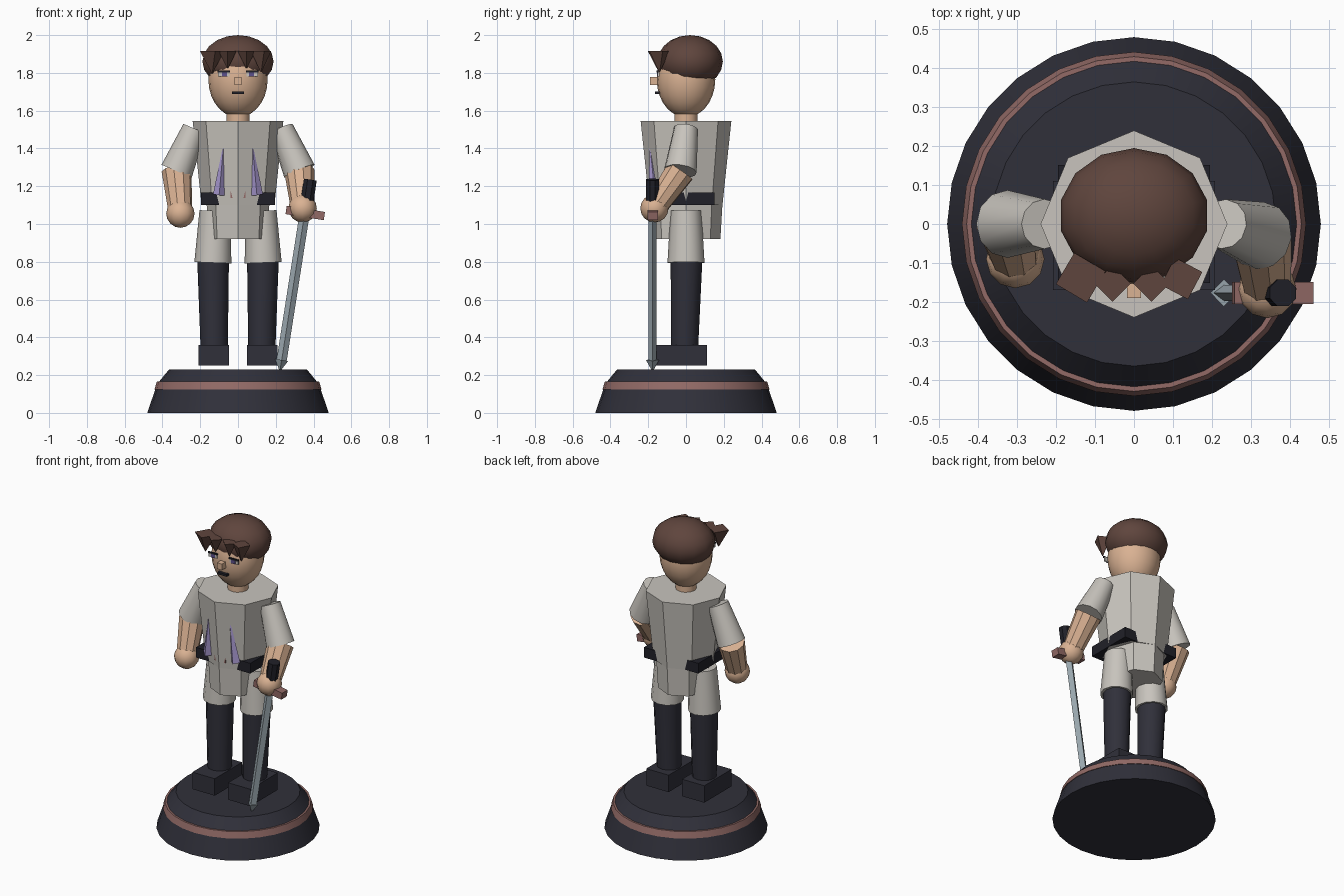
import bpy, bmesh, math
from mathutils import Vector, Matrix

if "Cube" in bpy.data.objects:
    bpy.data.objects.remove(bpy.data.objects["Cube"])


def material(name, r, g, b):
    lin = [((c / 255 + 0.055) / 1.055) ** 2.4 for c in (r, g, b)]
    m = bpy.data.materials.new(name)
    m.diffuse_color = (*lin, 1)
    m.use_nodes = True
    m.node_tree.nodes["Principled BSDF"].inputs["Base Color"].default_value = m.diffuse_color
    return m


NAVY = material("dark navy", 48, 48, 58)
BLACK = material("near black", 32, 32, 40)
ROSE = material("rose brown", 146, 106, 102)
CLOTH = material("pale cloth", 200, 196, 189)
SKIN = material("skin", 218, 178, 147)
HAIR = material("brown hair", 95, 69, 61)
STEEL = material("steel", 156, 169, 176)
LILAC = material("lilac", 172, 157, 214)
IRIS = material("iris violet", 92, 80, 140)


def finish(name, bm, mat):
    bmesh.ops.recalc_face_normals(bm, faces=bm.faces)
    me = bpy.data.meshes.new(name)
    bm.to_mesh(me)
    bm.free()
    me.materials.append(mat)
    ob = bpy.data.objects.new(name, me)
    bpy.context.collection.objects.link(ob)
    bpy.ops.object.select_all(action='DESELECT')
    ob.select_set(True)
    bpy.context.view_layer.objects.active = ob
    bpy.ops.object.shade_smooth_by_angle(angle=math.radians(32))
    return ob


def rod(name, a, b, ra, rb, n, mat, turn=0.0, scale=(1, 1)):
    """Tapered n-sided rod from point a (radius ra) to point b (radius rb)."""
    a, b = Vector(a), Vector(b)
    d = b - a
    bm = bmesh.new()
    bmesh.ops.create_cone(bm, cap_ends=True, segments=n, radius1=ra, radius2=rb, depth=d.length)
    m = (Matrix.Translation((a + b) / 2)
         @ Vector((0, 0, 1)).rotation_difference(d).to_matrix().to_4x4()
         @ Matrix.Diagonal((scale[0], scale[1], 1, 1))
         @ Matrix.Rotation(turn, 4, 'Z'))
    bm.transform(m)
    return finish(name, bm, mat)


def box(name, c, size, mat, tilt=0.0):
    bm = bmesh.new()
    bmesh.ops.create_cube(bm, size=1)
    bm.transform(Matrix.Translation(c) @ Matrix.Rotation(tilt, 4, 'Y')
                 @ Matrix.Diagonal((*size, 1)))
    return finish(name, bm, mat)


def ball(name, c, r, mat, u=16, v=10):
    bm = bmesh.new()
    bmesh.ops.create_uvsphere(bm, u_segments=u, v_segments=v, radius=1)
    bm.transform(Matrix.Translation(c) @ Matrix.Diagonal((*r, 1)))
    return finish(name, bm, mat)


# Stand: stepped round profile, trim band coloured by height
bm = bmesh.new()
N = 28
rings = []
for r, z in ((0.48, 0), (0.438, 0.125), (0.442, 0.125), (0.43, 0.165), (0.418, 0.165), (0.365, 0.23)):
    rings.append([bm.verts.new((r * math.cos(2 * math.pi * i / N),
                                r * math.sin(2 * math.pi * i / N), z)) for i in range(N)])
for lo, hi in zip(rings, rings[1:]):
    for i in range(N):
        j = (i + 1) % N
        bm.faces.new((lo[i], lo[j], hi[j], hi[i]))
bm.faces.new(rings[0])
bm.faces.new(rings[-1])
for f in bm.faces:
    if 0.124 < f.calc_center_median().z < 0.166:
        f.material_index = 1
finish("stand", bm, NAVY).data.materials.append(ROSE)

# Legs
for s, side in ((-1, "left"), (1, "right")):
    box(side + "_boot", (0.128 * s, -0.03, 0.305), (0.16, 0.28, 0.11), NAVY)
    rod(side + "_boot_shaft", (0.126 * s, -0.008, 0.34), (0.132 * s, 0.003, 0.82),
        0.072, 0.084, 12, NAVY)
    rod(side + "_shorts_leg", (0.133 * s, 0, 0.795), (0.122 * s, 0, 1.07),
        0.098, 0.082, 12, CLOTH)

# Torso, hips and belt
rod("hips", (0, 0, 0.92), (0, 0, 1.155), 0.182, 0.196, 8, CLOTH, scale=(0.86, 1))
rod("shirt", (0, 0, 1.10), (0, 0, 1.545), 0.193, 0.24, 8, CLOTH)
box("belt", (0, 0, 1.133), (0.39, 0.304, 0.066), BLACK)
box("buckle", (0, -0.165, 1.155), (0.08, 0.04, 0.035), ROSE)
for s, side in ((-1, "left"), (1, "right")):
    rod(side + "_lapel", (0.1 * s, -0.165, 1.155), (0.077 * s, -0.19, 1.41),
        0.032, 0.003, 4, LILAC)

# Arms
arms = (("left", -1, (-0.325, 0.0, 1.28), (-0.305, -0.09, 1.055)),
        ("right", 1, (0.325, -0.03, 1.28), (0.342, -0.167, 1.083)))
for side, s, elbow, hand in arms:
    rod(side + "_sleeve", (0.23 * s, 0, 1.505), elbow, 0.064, 0.087, 12, CLOTH)
    rod(side + "_forearm", elbow, hand, 0.08, 0.062, 10, SKIN)
    ball(side + "_hand", hand, (0.075, 0.075, 0.075), SKIN, 12, 8)

# Head and hair
rod("neck", (0, 0, 1.53), (0, 0, 1.62), 0.062, 0.062, 12, SKIN)
ball("head", (0, 0, 1.765), (0.157, 0.155, 0.2), SKIN, 20, 14)
ball("hair_cap", (0, 0.022, 1.86), (0.193, 0.173, 0.14), HAIR, 14, 10)
fringe = ((-0.137, -0.138, 0.066, 0.25, 1.80), (-0.055, -0.153, 0.047, 0.0, 1.825),
          (0.045, -0.153, 0.047, 0.0, 1.825), (0.122, -0.14, 0.056, 0.3, 1.805))
for i, (x, y, r, turn, tip) in enumerate(fringe):
    rod(f"fringe_{i + 1}", (x, y, tip), (x, y, 1.915), 0.003, r, 4, HAIR, turn)

# Face
for s, side in ((-1, "left"), (1, "right")):
    box(side + "_eye_white", (0.075 * s, -0.146, 1.793), (0.06, 0.009, 0.026), CLOTH)
    box(side + "_iris", (0.072 * s, -0.15, 1.793), (0.028, 0.009, 0.026), IRIS)
    box(side + "_lash", (0.075 * s, -0.151, 1.808), (0.066, 0.009, 0.01), BLACK)
box("nose", (0, -0.168, 1.757), (0.036, 0.045, 0.04), SKIN)
box("mouth", (0, -0.152, 1.695), (0.066, 0.022, 0.014), BLACK)

# Sword held point down
Y = -0.177
rod("blade", (0.229, Y, 0.265), (0.352, Y, 1.05), 0.027, 0.027, 4, STEEL, scale=(1, 0.75))
rod("blade_tip", (0.223, Y, 0.228), (0.231, Y, 0.28), 0.006, 0.035, 4, STEEL)
box("guard", (0.356, Y, 1.058), (0.205, 0.056, 0.044), ROSE, math.radians(9))
rod("grip", (0.358, Y, 1.07), (0.383, Y, 1.235), 0.037, 0.037, 8, BLACK, math.pi / 8)
